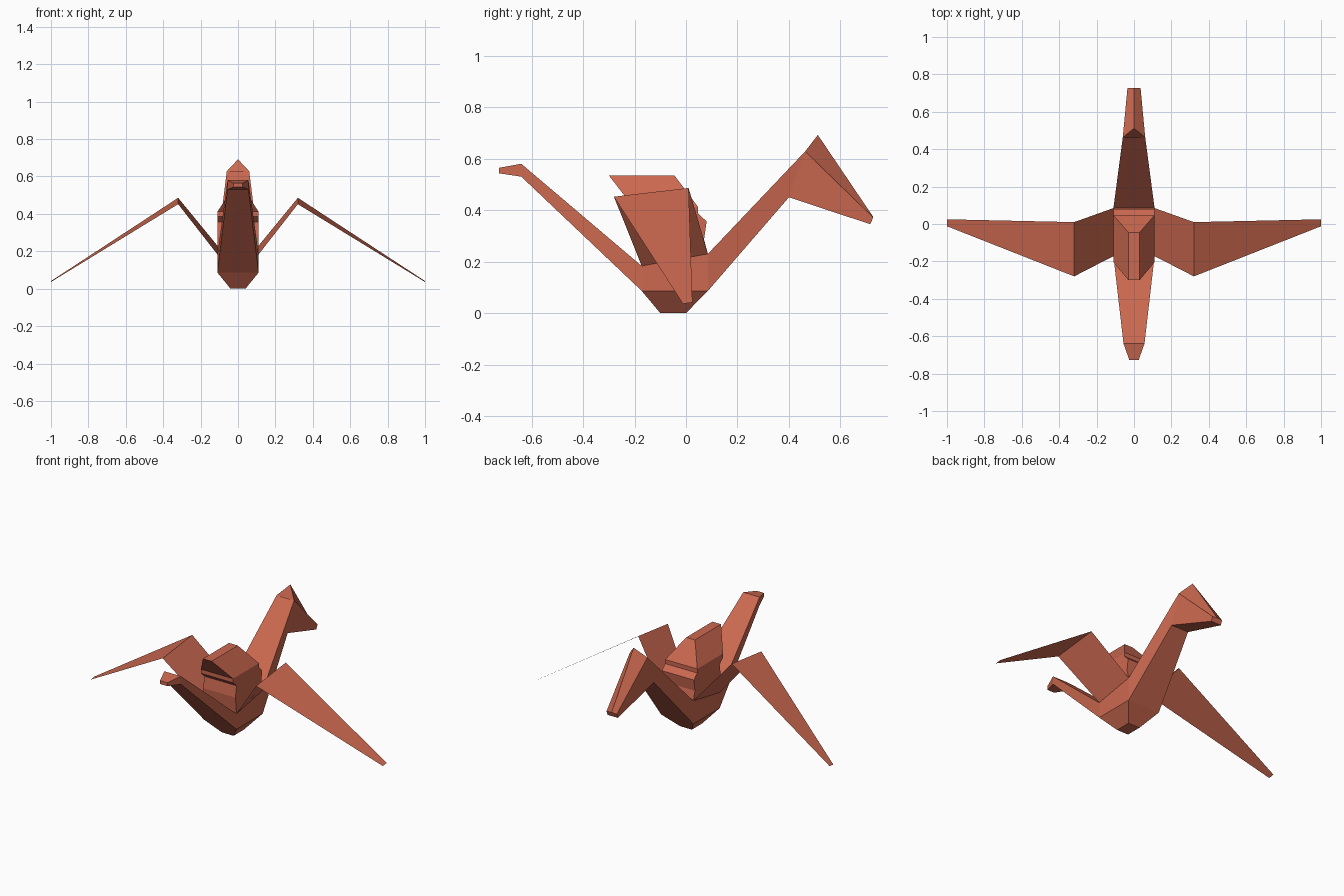
import bpy, bmesh

if "Cube" in bpy.data.objects:
    bpy.data.objects.remove(bpy.data.objects["Cube"])

paper = bpy.data.materials.new("red_paper")
paper.diffuse_color = (0.60, 0.14, 0.08, 1)
paper.use_nodes = True
paper.node_tree.nodes["Principled BSDF"].inputs["Base Color"].default_value = paper.diffuse_color


def finish(name, bm):
    mesh = bpy.data.meshes.new(name)
    bm.to_mesh(mesh)
    bm.free()
    mesh.materials.append(paper)
    obj = bpy.data.objects.new(name, mesh)
    bpy.context.collection.objects.link(obj)
    return obj


def loft(name, rings, cap_start=True, cap_end=True):
    """Skin a list of rings that have equal point counts with flat faces."""
    bm = bmesh.new()
    loops = [[bm.verts.new(p) for p in ring] for ring in rings]
    for a, b in zip(loops, loops[1:]):
        n = len(a)
        for i in range(n):
            j = (i + 1) % n
            bm.faces.new((a[i], a[j], b[j], b[i]))
    if cap_start:
        bm.faces.new(loops[0][::-1])
    if cap_end:
        bm.faces.new(loops[-1])
    bmesh.ops.recalc_face_normals(bm, faces=bm.faces)
    return finish(name, bm)


def level(w, y0, z0, y1, z1):
    """Rectangle seen from above: half width, front edge, back edge."""
    return [(-w, y0, z0), (w, y0, z0), (w, y1, z1), (-w, y1, z1)]


# Body: tapered keel below, box sides, accordion-pleated back, sloping roof
loft("folded_body", [
    level(0.04, -0.10, 0.0, 0.0, 0.0),
    level(0.11, -0.172, 0.086, 0.085, 0.086),
    level(0.11, -0.172, 0.183, 0.085, 0.23),
    level(0.11, -0.182, 0.286, 0.07, 0.286),
    level(0.11, -0.172, 0.356, 0.08, 0.356),
    level(0.11, -0.205, 0.387, 0.047, 0.387),
    level(0.11, -0.205, 0.412, 0.047, 0.412),
    level(0.03, -0.30, 0.535, -0.045, 0.535)])

# Tail: long taper with a small bent tip
loft("tail", [
    level(0.11, -0.172, 0.086, -0.172, 0.183),
    level(0.056, -0.64, 0.53, -0.64, 0.58),
    level(0.025, -0.727, 0.543, -0.727, 0.564)], cap_start=False)

# Neck: taper from the body to the throat and brow
brow = level(0.06, 0.40, 0.45, 0.463, 0.628)
loft("neck", [level(0.11, 0.085, 0.086, 0.085, 0.23), brow], False, False)


# Head: ridged wedge from the brow down to the beak
def ridged(quad, ridge):
    return quad[:3] + [ridge] + quad[3:]


beak = level(0.035, 0.716, 0.345, 0.727, 0.372)
loft("head", [ridged(brow, (0, 0.512, 0.692)),
              ridged(beak, (0, 0.727, 0.374))])

# Wings: single paper sheets, bent once, mirrored across the body
bm = bmesh.new()
rows = [((0.11, -0.172, 0.183), (0.11, 0.085, 0.23)),
        ((0.32, -0.28, 0.452), (0.32, 0.01, 0.486)),
        ((1.0, -0.012, 0.036), (1.0, 0.025, 0.041))]
edges = [[bm.verts.new(p) for p in row] for row in rows]
for a, b in zip(edges, edges[1:]):
    bm.faces.new((a[0], b[0], b[1], a[1]))
wings = finish("wings", bm)
mirror = wings.modifiers.new("mirror", 'MIRROR')
mirror.use_mirror_merge = False
